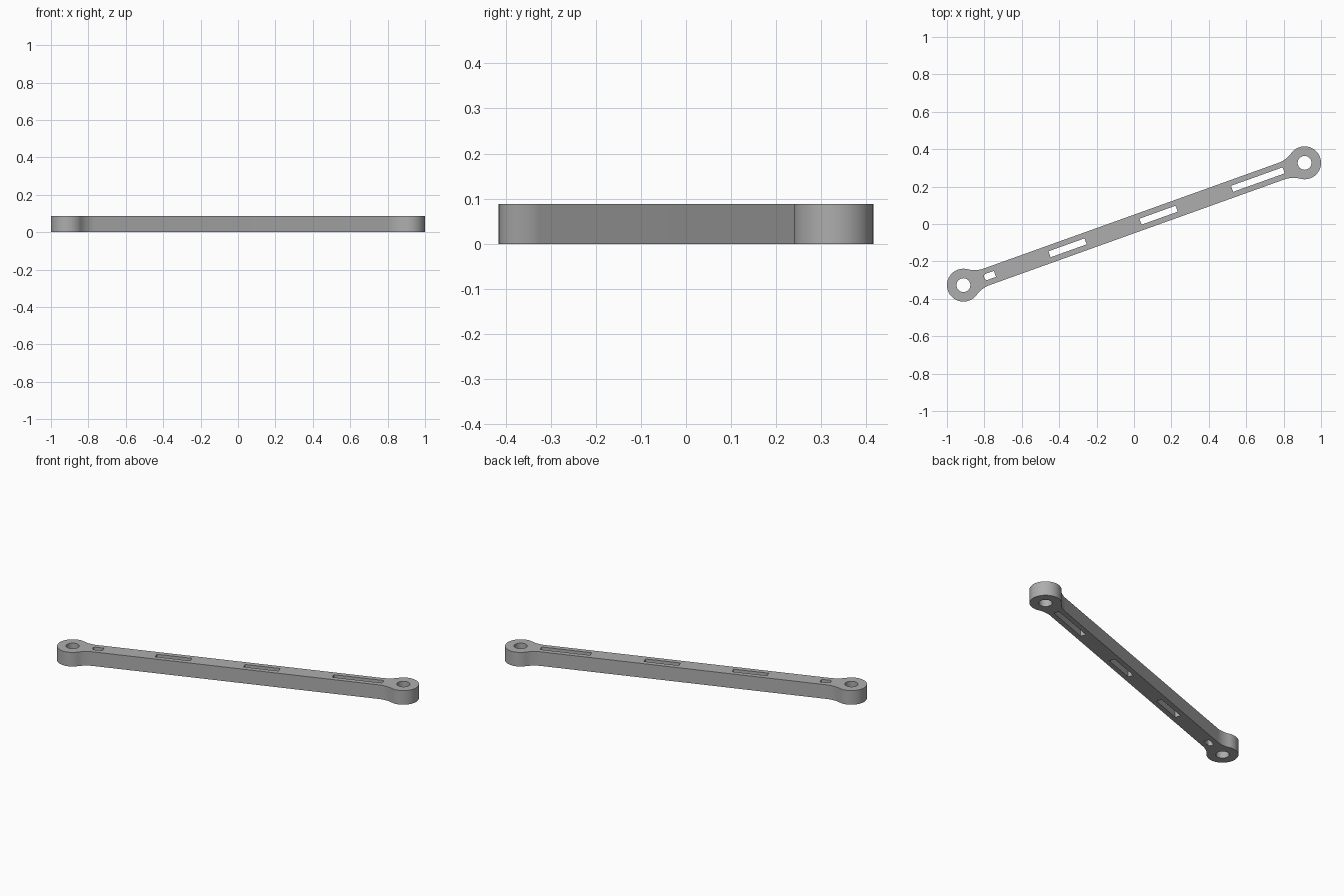
import bpy
from math import sin, cos, pi, sqrt, atan2

cube = bpy.data.objects.get("Cube")
if cube:
    bpy.data.objects.remove(cube, do_unlink=True)

END_X, END_Y = 0.912, 0.327      # pivot eye centre
EYE_R, HOLE_R = 0.088, 0.037
BAR_HALF, FILLET_R = 0.047, 0.15
HEIGHT = 0.088
SLOT_HALF = 0.017
REACH = sqrt(END_X ** 2 + END_Y ** 2)


def arc(cx, cy, r, start, stop, n):
    return [(cx + r * cos(start + (stop - start) * i / n),
             cy + r * sin(start + (stop - start) * i / n)) for i in range(n + 1)]


def slot(u0, u1, c0=0.0, c1=0.0):
    """Rectangle along the bar with optional rounded corners at either end."""
    pts = []
    corners = [(u1, -1, c1, -pi / 2), (u1, 1, c1, 0),
               (u0, 1, c0, pi / 2), (u0, -1, c0, pi)]
    for u, side, c, a in corners:
        inward = -1 if u == u1 else 1
        v = side * SLOT_HALF
        if c:
            pts += arc(u + inward * c, v - side * c, c, a, a + pi / 2, 5)
        else:
            pts.append((u, v))
    return pts


# Outer outline: half of one end, then mirrored
fillet_u = sqrt((EYE_R + FILLET_R) ** 2 - (BAR_HALF + FILLET_R) ** 2)
touch = atan2(BAR_HALF + FILLET_R, -fillet_u)
cx, cy = REACH - fillet_u, BAR_HALF + FILLET_R
upper = arc(REACH, 0, EYE_R, 0, touch, 28)
upper += arc(cx, cy, FILLET_R, touch - pi, -pi / 2, 10)[1:]
lower = [(u, -v) for u, v in reversed(upper[1:])]
right_end = lower + upper
outline = right_end + [(-u, -v) for u, v in right_end]

loops = [outline]
# Pivot holes
for side in (-1, 1):
    loops.append(arc(side * REACH, 0, HOLE_R, 0, 2 * pi, 40)[:-1])
# Lightening slots
loops += [slot(-0.85, -0.79, c0=0.012), slot(-0.48, -0.275),
          slot(0.037, 0.242), slot(0.557, 0.85, c1=0.006)]

# Filled flat profile extruded to full height
curve = bpy.data.curves.new("link_arm", "CURVE")
curve.dimensions = "2D"
curve.fill_mode = "BOTH"
curve.extrude = HEIGHT / 2
for loop in loops:
    spline = curve.splines.new("POLY")
    spline.points.add(len(loop) - 1)
    for point, (u, v) in zip(spline.points, loop):
        point.co = (u, v, 0, 1)
    spline.use_cyclic_u = True

arm = bpy.data.objects.new("link_arm", curve)
bpy.context.collection.objects.link(arm)
arm.location.z = HEIGHT / 2
arm.rotation_euler.z = atan2(END_Y, END_X)

bpy.ops.object.select_all(action="DESELECT")
arm.select_set(True)
bpy.context.view_layer.objects.active = arm
bpy.ops.object.convert(target="MESH")
arm = bpy.context.object
bpy.ops.object.mode_set(mode="EDIT")
bpy.ops.mesh.select_all(action="SELECT")
bpy.ops.mesh.remove_doubles(threshold=0.00005)
bpy.ops.mesh.normals_make_consistent(inside=False)
bpy.ops.object.mode_set(mode="OBJECT")
bpy.ops.object.shade_smooth_by_angle(angle=pi / 6)

# Plain grey metal
grey = (0.42, 0.42, 0.42, 1)
mat = bpy.data.materials.new("plain_grey")
mat.use_nodes = True
mat.diffuse_color = grey
mat.node_tree.nodes["Principled BSDF"].inputs["Base Color"].default_value = grey
arm.data.materials.clear()
arm.data.materials.append(mat)
